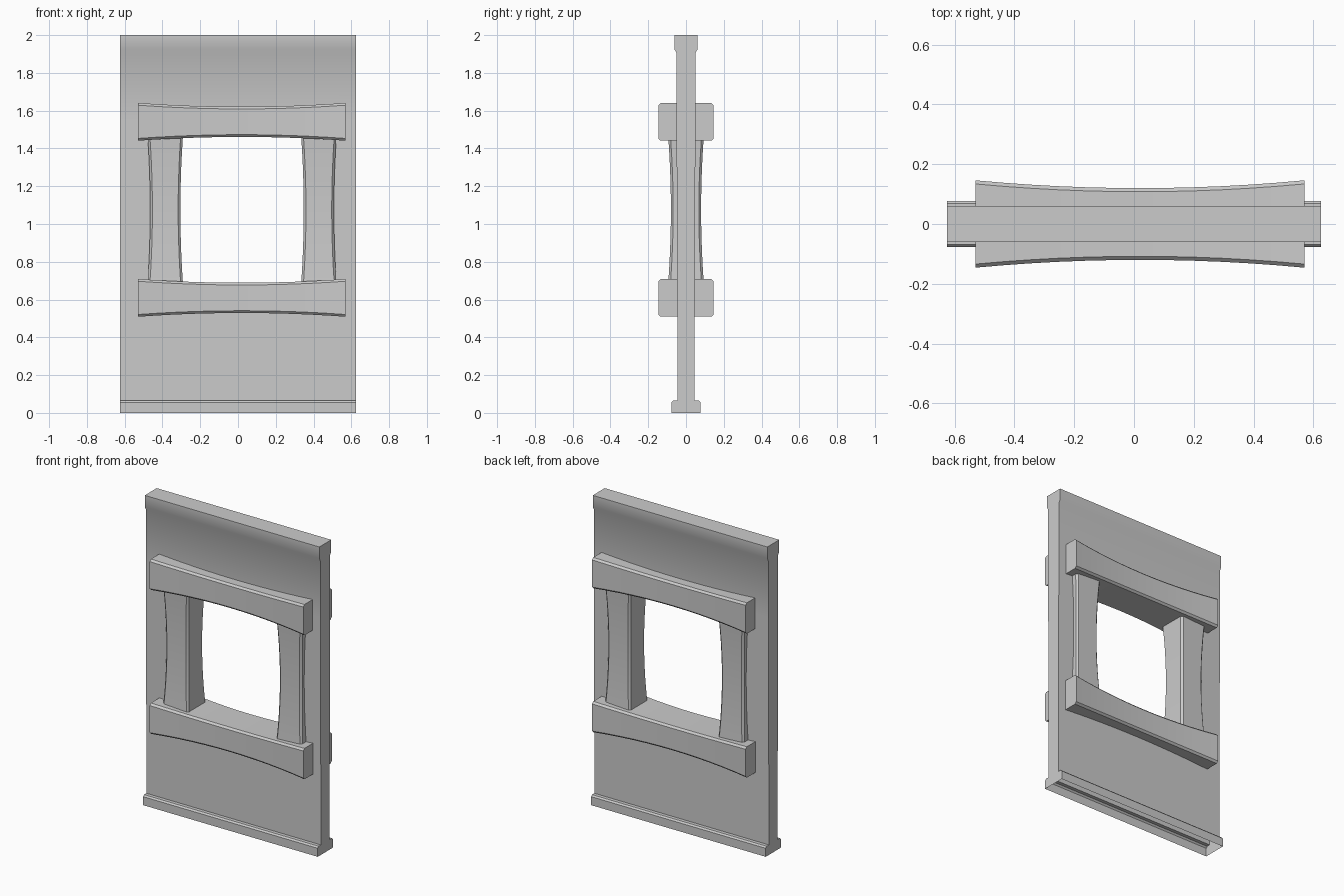
import bpy, bmesh
from mathutils import Vector

if "Cube" in bpy.data.objects:
    bpy.data.objects.remove(bpy.data.objects["Cube"])


def finish(name, bm, recalc=True):
    if recalc:
        bmesh.ops.recalc_face_normals(bm, faces=bm.faces)
    return link(name, bm)


def link(name, bm):
    mesh = bpy.data.meshes.new(name)
    bm.to_mesh(mesh)
    bm.free()
    ob = bpy.data.objects.new(name, mesh)
    bpy.context.collection.objects.link(ob)
    bpy.ops.object.select_all(action='DESELECT')
    ob.select_set(True)
    bpy.context.view_layer.objects.active = ob
    bpy.ops.object.shade_smooth_by_angle()
    return ob


def loft(bm, rings):
    loops = [[bm.verts.new(p) for p in r] for r in rings]
    n = len(loops[0])
    for a, b in zip(loops, loops[1:]):
        for i in range(n):
            j = (i + 1) % n
            bm.faces.new((a[i], a[j], b[j], b[i]))
    bm.faces.new(loops[0])
    bm.faces.new(loops[-1])


def waisted_timber(name, centre, axis, half_len, mid, end, chamfer=0.012, steps=12):
    """Chamfered timber along 'X' or 'Z', narrowing in the middle."""
    rings = []
    for s in range(steps + 1):
        t = 2 * s / steps - 1
        u, v = (m + (e - m) * t * t for m, e in zip(mid, end))
        c = chamfer
        ring = [(u, v - c), (u - c, v), (c - u, v), (-u, v - c),
                (-u, c - v), (c - u, -v), (u - c, -v), (u, c - v)]
        d = t * half_len
        rings.append([Vector(centre) + Vector((d, p, q) if axis == 'X' else (q, p, d))
                      for p, q in ring])
    bm = bmesh.new()
    loft(bm, rings)
    return finish(name, bm)


# Window position in the wall
left, right = -0.385, 0.428
sill, head = 0.61, 1.54

# Wall panel with plinth and top band: one profile swept along x
half_profile = [(0.077, 0), (0.077, 0.055), (0.068, 0.065), (0.045, 0.065),
                (0.046, sill), (0.05, head), (0.05, 1.905), (0.061, 1.925), (0.061, 2)]
profile = half_profile + [(-y, z) for y, z in reversed(half_profile)]
bm = bmesh.new()
loft(bm, [[(x, y, z) for y, z in profile] for x in (-0.625, left, right, 0.625)])
bmesh.ops.recalc_face_normals(bm, faces=bm.faces)

# Window opening, and the open underside
opening, underside = [], []
for f in bm.faces:
    c = f.calc_center_median()
    if abs(c.x - (left + right) / 2) < 0.01 and sill < c.z < head and abs(f.normal.y) > 0.9:
        opening.append(f)
    elif c.z < 0.001:
        underside.append(f)
bmesh.ops.delete(bm, geom=opening, context='FACES')
bmesh.ops.bridge_loops(bm, edges=[e for e in bm.edges if e.is_boundary])
bmesh.ops.recalc_face_normals(bm, faces=bm.faces)
bmesh.ops.delete(bm, geom=[f for f in underside if f.is_valid], context='FACES')
finish("wall_panel", bm, recalc=False)

# Lintel and sill beams
for name, z in (("lintel_beam", 1.541), ("sill_beam", 0.609)):
    waisted_timber(name, (0.02, 0, z), 'X', 0.55, (0.12, 0.08), (0.146, 0.1))

# Side posts
for name, x in (("left_post", left), ("right_post", right)):
    waisted_timber(name, (x, 0, 1.075), 'Z', 0.45, (0.08, 0.08), (0.099, 0.098))
